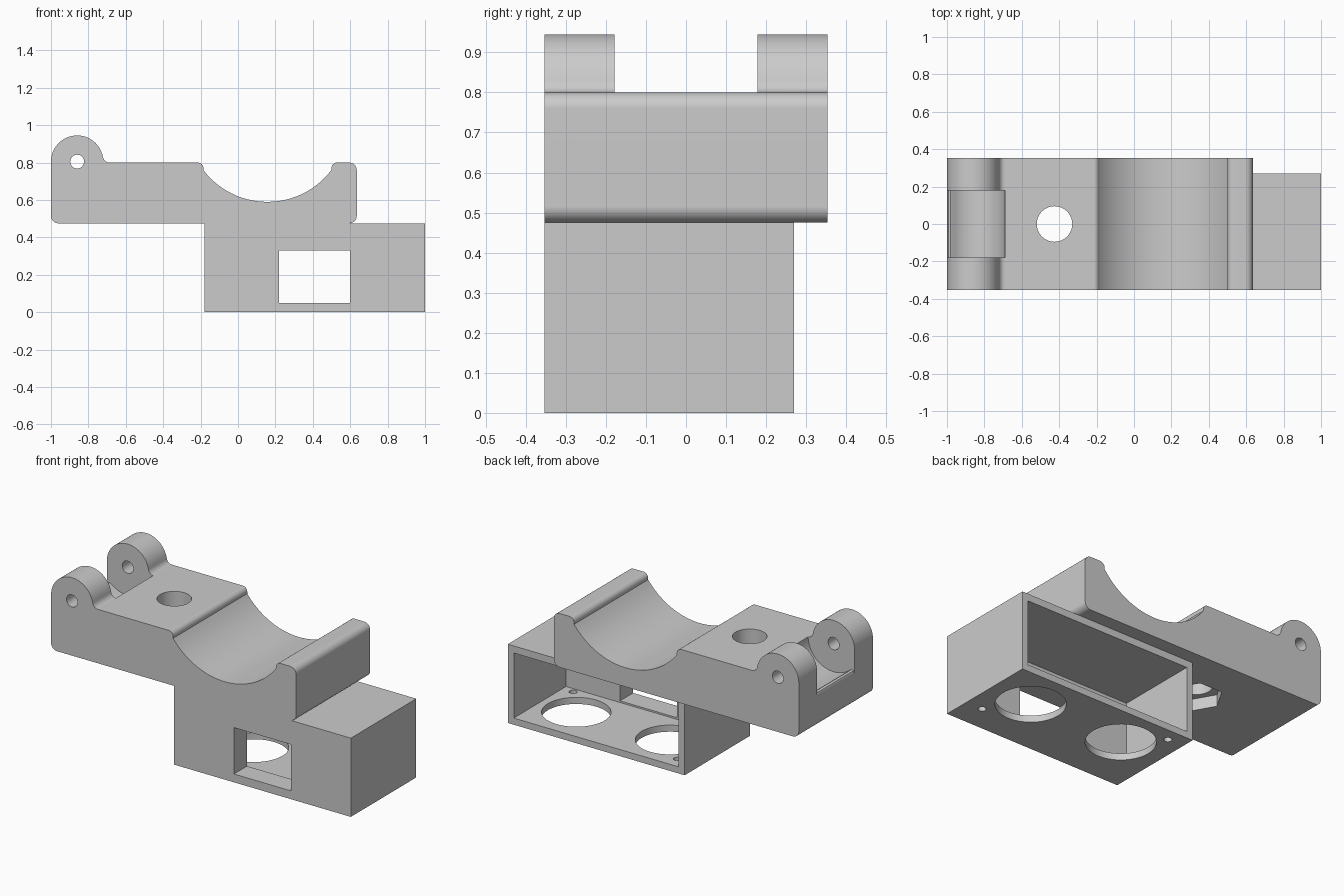
import bpy, bmesh
from math import sin, cos, radians, pi, asin
from mathutils import Matrix

cube = bpy.data.objects.get("Cube")
if cube:
    bpy.data.objects.remove(cube, do_unlink=True)

GREY = (0.6, 0.6, 0.6, 1.0)
mat = bpy.data.materials.new("plain grey")
mat.use_nodes = True
mat.diffuse_color = GREY
mat.node_tree.nodes["Principled BSDF"].inputs["Base Color"].default_value = GREY

HALF = 0.353           # half depth of the upper body
BACK = 0.27            # open back of the sensor housing
DECK, TOP = 0.475, 0.80
PIN_X, PIN_Z = -0.86, 0.805


def finish(bm, name):
    bmesh.ops.recalc_face_normals(bm, faces=bm.faces)
    mesh = bpy.data.meshes.new(name)
    bm.to_mesh(mesh)
    bm.free()
    mesh.materials.append(mat)
    ob = bpy.data.objects.new(name, mesh)
    bpy.context.collection.objects.link(ob)
    return ob


def extrude_profile(name, points, y0, y1):
    """Extrude an x-z outline along y."""
    bm = bmesh.new()
    face = bm.faces.new([bm.verts.new((x, y0, z)) for x, z in points])
    res = bmesh.ops.extrude_face_region(bm, geom=[face])
    verts = [v for v in res["geom"] if isinstance(v, bmesh.types.BMVert)]
    bmesh.ops.translate(bm, verts=verts, vec=(0, y1 - y0, 0))
    return finish(bm, name)


def block(name, x0, x1, y0, y1, z0, z1):
    return extrude_profile(name, [(x0, z0), (x1, z0), (x1, z1), (x0, z1)], y0, y1)


def rod(name, centre, r, length, axis="Z", sides=48, turn=0.0):
    bm = bmesh.new()
    rot = Matrix.Rotation(pi / 2, 4, "X") if axis == "Y" else Matrix.Rotation(turn, 4, "Z")
    bmesh.ops.create_cone(bm, cap_ends=True, segments=sides, radius1=r, radius2=r,
                          depth=length, matrix=Matrix.Translation(centre) @ rot)
    return finish(bm, name)


def arc(cx, cz, r, a0, a1, n):
    steps = [radians(a0 + (a1 - a0) * i / n) for i in range(n + 1)]
    return [(cx + r * cos(a), cz + r * sin(a)) for a in steps]


def combine(target, tool, operation="DIFFERENCE"):
    mod = target.modifiers.new("combine", "BOOLEAN")
    mod.operation, mod.solver, mod.object = operation, "EXACT", tool
    bpy.context.view_layer.objects.active = target
    with bpy.context.temp_override(object=target, active_object=target):
        bpy.ops.object.modifier_apply(modifier=mod.name)
    bpy.data.objects.remove(tool, do_unlink=True)


# Upper body outline: rounded corners, cradle, deck and hinge lug
R_CRADLE, CX, CZ = 0.43, 0.157, 1.02
sweep = 52.8
outline = arc(-0.96, DECK + 0.04, 0.04, 180, 270, 6)
outline += arc(0.595, DECK + 0.04, 0.04, 270, 360, 6)
outline += arc(0.595, TOP - 0.04, 0.04, 0, 90, 6)
outline += arc(0.53, TOP - 0.03, 0.03, 90, 180, 6)
outline += arc(CX, CZ, R_CRADLE, -90 + sweep, -90 - sweep, 36)
outline += arc(-0.215, TOP - 0.03, 0.03, 0, 90, 6)
lug_r, fillet = 0.14, 0.035
fz = TOP + fillet
tilt = asin((fz - PIN_Z) / (lug_r + fillet))
fx = PIN_X + (lug_r + fillet) * cos(tilt)
tilt_deg = tilt * 180 / pi
outline += arc(fx, fz, fillet, 270, 180 + tilt_deg, 6)
outline += arc(PIN_X, PIN_Z, lug_r, tilt_deg, 180, 28)[1:]
body = extrude_profile("sensor_bracket", outline, -HALF, HALF)

# Gap between the two lugs, leaving a rounded lip at the end
gap = [(-1.1, 1.1), (PIN_X + 0.17, 1.1)]
gap += arc(PIN_X, PIN_Z, 0.17, 0, -130, 28)
gap += [(-0.98, 0.681), (-0.992, 0.676), (-1.0, 0.66), (-1.1, 0.66)]
combine(body, extrude_profile("gap_cutter", gap, -0.178, 0.178))

# Hinge pin hole, deck bolt hole and hexagonal nut pocket
combine(body, rod("pin_cutter", (PIN_X, 0, PIN_Z), 0.037, 1, "Y", 32))
combine(body, rod("bolt_cutter", (-0.425, 0, 0.65), 0.095, 0.6))
combine(body, rod("nut_cutter", (-0.425, 0, DECK), 0.15, 0.14, sides=6, turn=pi / 6))

# Lower housing joined below the body
combine(body, block("housing", -0.18, 1.0, -HALF, BACK, 0, DECK), "UNION")

# Hollow interior open at the back, and the front window
combine(body, block("interior_cutter", -0.14, 0.96, -0.228, 0.3, 0.04, 0.432))
combine(body, block("window_cutter", 0.22, 0.60, -0.5, -0.2, 0.05, 0.33))

# Sensor holes and diagonal screw holes in the floor
for x, y, r in ((0.10, 0.01, 0.19), (0.725, 0.01, 0.19),
                (0.89, -0.195, 0.022), (-0.075, 0.19, 0.022)):
    combine(body, rod("floor_cutter", (x, y, 0), r, 0.2))

# Smooth curves, crisp edges
bpy.ops.object.select_all(action="DESELECT")
body.select_set(True)
bpy.context.view_layer.objects.active = body
bpy.ops.object.shade_smooth_by_angle(angle=radians(30))
weighted = body.modifiers.new("weighted_normals", "WEIGHTED_NORMAL")
weighted.keep_sharp = True
